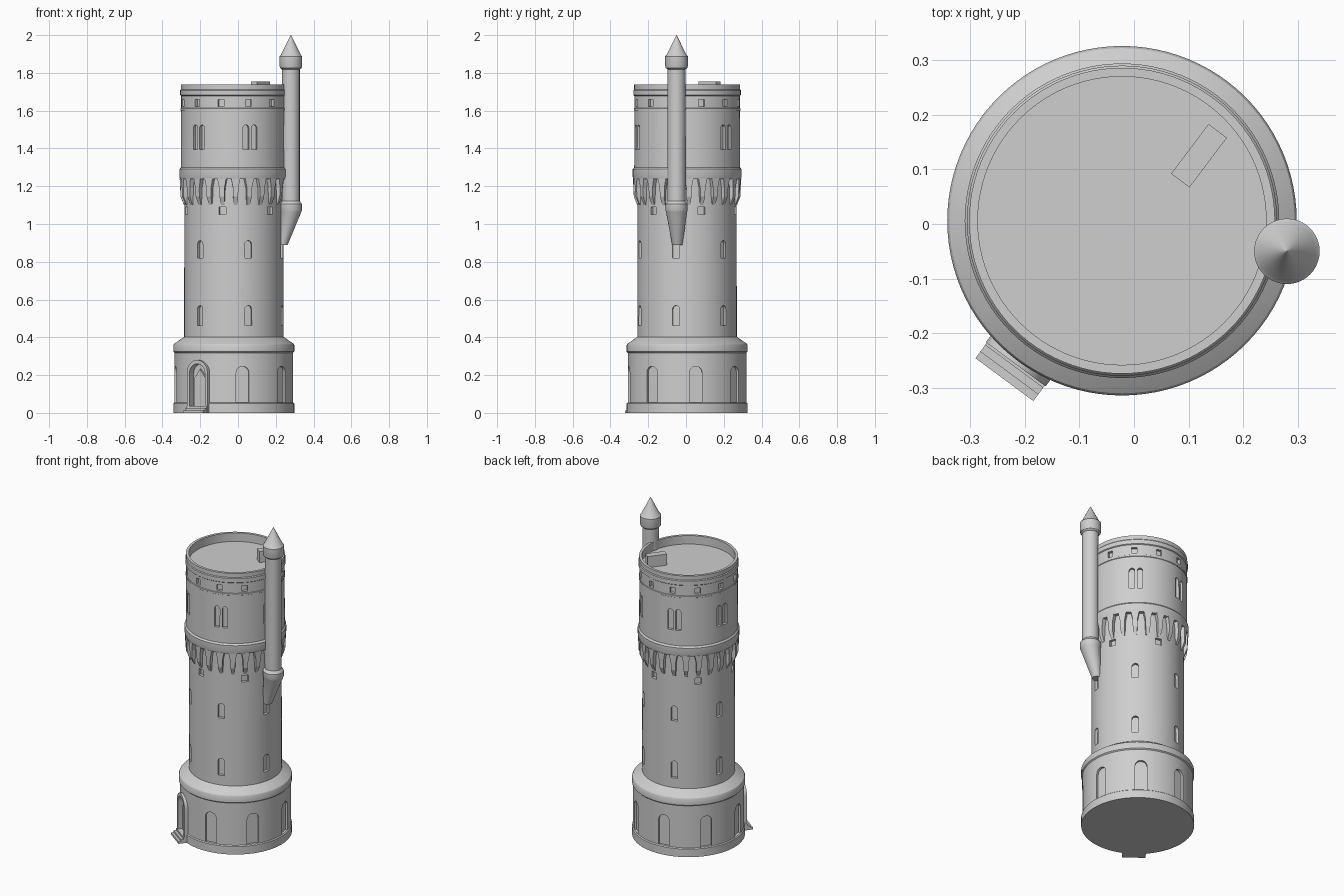
import bpy, bmesh, math
from mathutils import Vector

if "Cube" in bpy.data.objects:
    bpy.data.objects.remove(bpy.data.objects["Cube"])

CX, CY = -0.022, 0.006          # tower axis
stone = bpy.data.materials.new("pale grey stone")
stone.diffuse_color = (0.62, 0.62, 0.62, 1)
stone.use_nodes = True
stone.node_tree.nodes["Principled BSDF"].inputs["Base Color"].default_value = stone.diffuse_color


def pos(phi, u, r, z):
    """phi: degrees from the front (-y) towards +x; u: sideways; r: outwards."""
    a = math.radians(phi)
    return Vector((CX + r * math.sin(a) + u * math.cos(a),
                   CY - r * math.cos(a) + u * math.sin(a), z))


def finish(name, bm, smooth=True):
    bmesh.ops.recalc_face_normals(bm, faces=bm.faces)
    me = bpy.data.meshes.new(name)
    bm.to_mesh(me)
    bm.free()
    me.materials.append(stone)
    ob = bpy.data.objects.new(name, me)
    bpy.context.collection.objects.link(ob)
    if smooth:
        smooth_it(ob)
    return ob


def smooth_it(ob):
    bpy.ops.object.select_all(action='DESELECT')
    ob.select_set(True)
    bpy.context.view_layer.objects.active = ob
    bpy.ops.object.shade_smooth_by_angle(angle=math.radians(28))


def loft(bm, rings, n):
    """Closed solid through rings of (centre x, centre y, radius, z)."""
    loops = []
    for x, y, r, z in rings:
        loops.append([bm.verts.new((x + r * math.cos(2 * math.pi * i / n),
                                    y + r * math.sin(2 * math.pi * i / n), z)) for i in range(n)])
    for a, b in zip(loops, loops[1:]):
        for i in range(n):
            j = (i + 1) % n
            bm.faces.new((a[i], a[j], b[j], b[i]))
    bm.faces.new(loops[0][::-1])
    bm.faces.new(loops[-1])


def prism(bm, phi, outline, r0, r1):
    """Extrude a (u, z) outline radially from r0 to r1."""
    a = [bm.verts.new(pos(phi, u, r0, z)) for u, z in outline]
    b = [bm.verts.new(pos(phi, u, r1, z)) for u, z in outline]
    n = len(a)
    bm.faces.new(a)
    bm.faces.new(b[::-1])
    for i in range(n):
        j = (i + 1) % n
        bm.faces.new((a[i], b[i], b[j], a[j]))


def arch(w, z0, z1, u0=0.0, n=10):
    """Round-headed outline with half width w."""
    pts = [(u0 + w, z0)]
    pts += [(u0 + w * math.cos(math.pi * i / n), z1 - w + w * math.sin(math.pi * i / n)) for i in range(n + 1)]
    return pts + [(u0 - w, z0)]


def rect(w, z0, z1, u0=0.0):
    return [(u0 - w, z0), (u0 + w, z0), (u0 + w, z1), (u0 - w, z1)]


# Tower body: revolved profile (radius, height), ending at the sunken roof
profile = [(0.320, 0), (0.320, 0.05), (0.314, 0.055), (0.314, 0.318), (0.320, 0.324),
           (0.320, 0.358), (0.316, 0.366), (0.267, 0.40), (0.263, 0.402), (0.262, 1.237),
           (0.284, 1.237), (0.288, 1.25), (0.288, 1.29), (0.280, 1.30), (0.279, 1.60),
           (0.282, 1.602), (0.282, 1.612), (0.279, 1.614), (0.279, 1.678), (0.284, 1.682),
           (0.284, 1.708), (0.280, 1.713), (0.280, 1.738), (0.264, 1.738), (0.264, 1.685)]
bm = bmesh.new()
loft(bm, [(CX, CY, r, z) for r, z in profile], 96)
tower = finish("tower_body", bm, smooth=False)

# Recesses for all windows, niches and the doorway
DOOR = -36.5
bm = bmesh.new()
for k in range(12):                                   # small square openings under the rim
    prism(bm, 16 + 30 * k, rect(0.016, 1.623, 1.66), 0.262, 0.35)
for k in range(6):
    for s in (-1, 1):                                 # paired windows of the upper drum
        prism(bm, 18 + 60 * k, arch(0.0155, 1.395, 1.525, s * 0.023), 0.262, 0.35)
    prism(bm, -13 + 60 * k, rect(0.019, 1.05, 1.09), 0.245, 0.35)
    for z0, z1 in ((0.82, 0.912), (0.462, 0.568)):    # shaft windows
        prism(bm, 17 + 60 * k, arch(0.019, z0, z1), 0.245, 0.35)
for k in range(7):                                    # ground floor niches
    prism(bm, DOOR + 45 * (k + 1), arch(0.034, 0.055, 0.247), 0.299, 0.35)
prism(bm, DOOR, arch(0.054, 0.03, 0.262), 0.288, 0.35)
cutter = finish("recess_cutter", bm, smooth=False)
cutter.hide_render = True

mod = tower.modifiers.new("recesses", 'BOOLEAN')
mod.operation = 'DIFFERENCE'
mod.solver = 'EXACT'
mod.object = cutter
bpy.context.view_layer.objects.active = tower
bpy.ops.object.modifier_apply(modifier=mod.name)
bpy.data.objects.remove(cutter, do_unlink=True)
smooth_it(tower)

# Corbels under the overhanging drum
bm = bmesh.new()
for k in range(24):
    phi = 2 + 15 * k
    rows = [(0.009, 0.264, 1.10), (0.013, 0.282, 1.145), (0.014, 0.284, 1.19), (0.024, 0.286, 1.24)]
    quads = [[bm.verts.new(pos(phi, *p)) for p in
              ((-w, 0.25, z), (w, 0.25, z), (w, r, z), (-w, r, z))] for w, r, z in rows]
    bm.faces.new(quads[0])
    bm.faces.new(quads[-1])
    for a, b in zip(quads, quads[1:]):
        for i in range(4):
            j = (i + 1) % 4
            bm.faces.new((a[i], a[j], b[j], b[i]))
finish("corbels", bm, smooth=False)

# Door surround: arched band, in front of the recess
bm = bmesh.new()
outer, inner = arch(0.068, 0.0, 0.28), arch(0.051, 0.0, 0.26)
grid = [[bm.verts.new(pos(DOOR, u, r, z)) for u, z in o]
        for o, r in ((outer, 0.295), (outer, 0.327), (inner, 0.327), (inner, 0.285))]
for a, b in zip(grid, grid[1:] + grid[:1]):
    for i in range(len(a) - 1):
        bm.faces.new((a[i], a[i + 1], b[i + 1], b[i]))
for end in (0, -1):
    bm.faces.new([g[end] for g in grid])
finish("door_surround", bm)

# Pointed door leaf
bm = bmesh.new()
prism(bm, DOOR, [(-0.038, 0.02), (0.038, 0.02), (0.038, 0.185), (0.028, 0.195),
                 (0.0, 0.232), (-0.028, 0.195), (-0.038, 0.185)], 0.28, 0.302)
finish("door", bm, smooth=False)

# Door steps
bm = bmesh.new()
for r, z in ((0.362, 0.013), (0.347, 0.024), (0.332, 0.036)):
    prism(bm, DOOR, rect(0.066, 0, z), 0.27, r)
finish("door_steps", bm, smooth=False)

# Slim stair turret with leaning base, cylindrical head and pointed cap
TX, TY = 0.28, -0.05
bm = bmesh.new()
loft(bm, [(0.236, -0.046, 0.027, 0.89), (TX, TY, 0.056, 1.065), (TX, TY, 0.059, 1.072),
          (TX, TY, 0.059, 1.105), (TX, TY, 0.047, 1.122), (TX, TY, 0.047, 1.818),
          (TX, TY, 0.057, 1.826), (TX, TY, 0.060, 1.836), (TX, TY, 0.060, 1.888),
          (TX, TY, 0.053, 1.895), (TX, TY, 0.0008, 2.0)], 40)
finish("stair_turret", bm)

# Roof hatch box
bm = bmesh.new()
bmesh.ops.create_cube(bm, size=1)
a = math.radians(53)
for v in bm.verts:
    x, y = v.co.x * 0.114, v.co.y * 0.042
    v.co = (0.119 + x * math.cos(a) - y * math.sin(a),
            0.125 + x * math.sin(a) + y * math.cos(a), 1.717 + v.co.z * 0.075)
finish("roof_hatch", bm, smooth=False)
